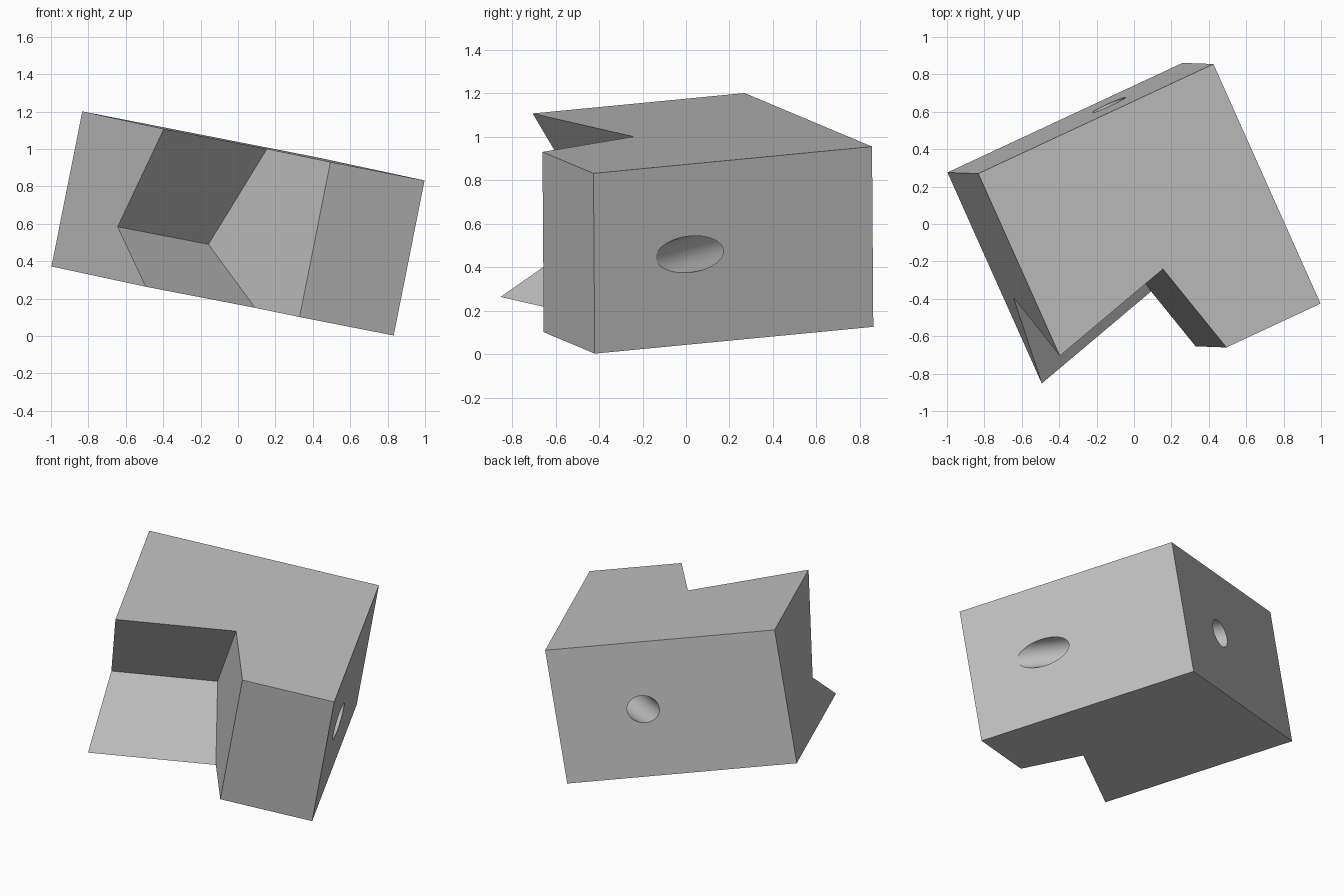
import bpy, math
from mathutils import Matrix, Vector

if "Cube" in bpy.data.objects:
    bpy.data.objects.remove(bpy.data.objects["Cube"])

S = 0.2817  # one design unit; the block is 5 x 5 x 3 units

grey = bpy.data.materials.new("plain grey")
grey.diffuse_color = (0.53, 0.53, 0.53, 1)
grey.use_nodes = True
grey.node_tree.nodes["Principled BSDF"].inputs["Base Color"].default_value = grey.diffuse_color


def cut(target, cutter):
    """Subtract the cutter from the target, then drop the cutter."""
    cutter.hide_render = True
    mod = target.modifiers.new("cut", 'BOOLEAN')
    mod.operation, mod.solver, mod.object = 'DIFFERENCE', 'EXACT', cutter
    bpy.context.view_layer.objects.active = target
    bpy.ops.object.modifier_apply(modifier=mod.name)
    bpy.data.objects.remove(cutter)


def box(name, dims, matrix=Matrix()):
    bpy.ops.mesh.primitive_cube_add(size=1)
    ob = bpy.context.object
    ob.name = name
    ob.data.transform(matrix @ Matrix.Diagonal((*dims, 1)))
    return ob


# main block, centred on its own origin
block = box("notched_block", (5, 5, 3))
block.data.materials.append(grey)

# right-angled notch: a big tilted box with one corner inside the block
corner = Vector((2.2 - 2.5, 2.5 - 2.02, 1.5 - 2.0))
turn = (Matrix.Translation(corner) @ Matrix.Rotation(math.radians(15), 4, 'Z')
        @ Matrix.Rotation(math.radians(30), 4, 'X'))
notch = box("notch_cutter", (8, 8, 8), turn @ Matrix.Translation((-4, -4, 4)))
cut(block, notch)

# slanted round hole from the right face out through the back face
bpy.ops.mesh.primitive_cylinder_add(vertices=64, radius=0.302, depth=7)
hole = bpy.context.object
hole.data.transform(Matrix.Translation((1.55, 0.86, 0))
                    @ Matrix.Rotation(math.radians(30), 4, 'Z')
                    @ Matrix.Rotation(math.radians(90), 4, 'X'))
cut(block, hole)

# smooth hole wall, sharp edges elsewhere
bpy.ops.object.select_all(action='DESELECT')
block.select_set(True)
bpy.context.view_layer.objects.active = block
bpy.ops.object.shade_smooth_by_angle(angle=math.radians(20))

# turn and tilt the finished part
up = Vector((0.195, -0.007, 0.98)).normalized()
side = Vector((0.892, 0.416, -0.178))
side = (side - up * side.dot(up)).normalized()
back = up.cross(side)
pose = Matrix((side, back, up)).transposed().to_4x4()
block.data.transform(Matrix.Translation((0, -0.075, 0.602)) @ pose @ Matrix.Scale(S, 4))
